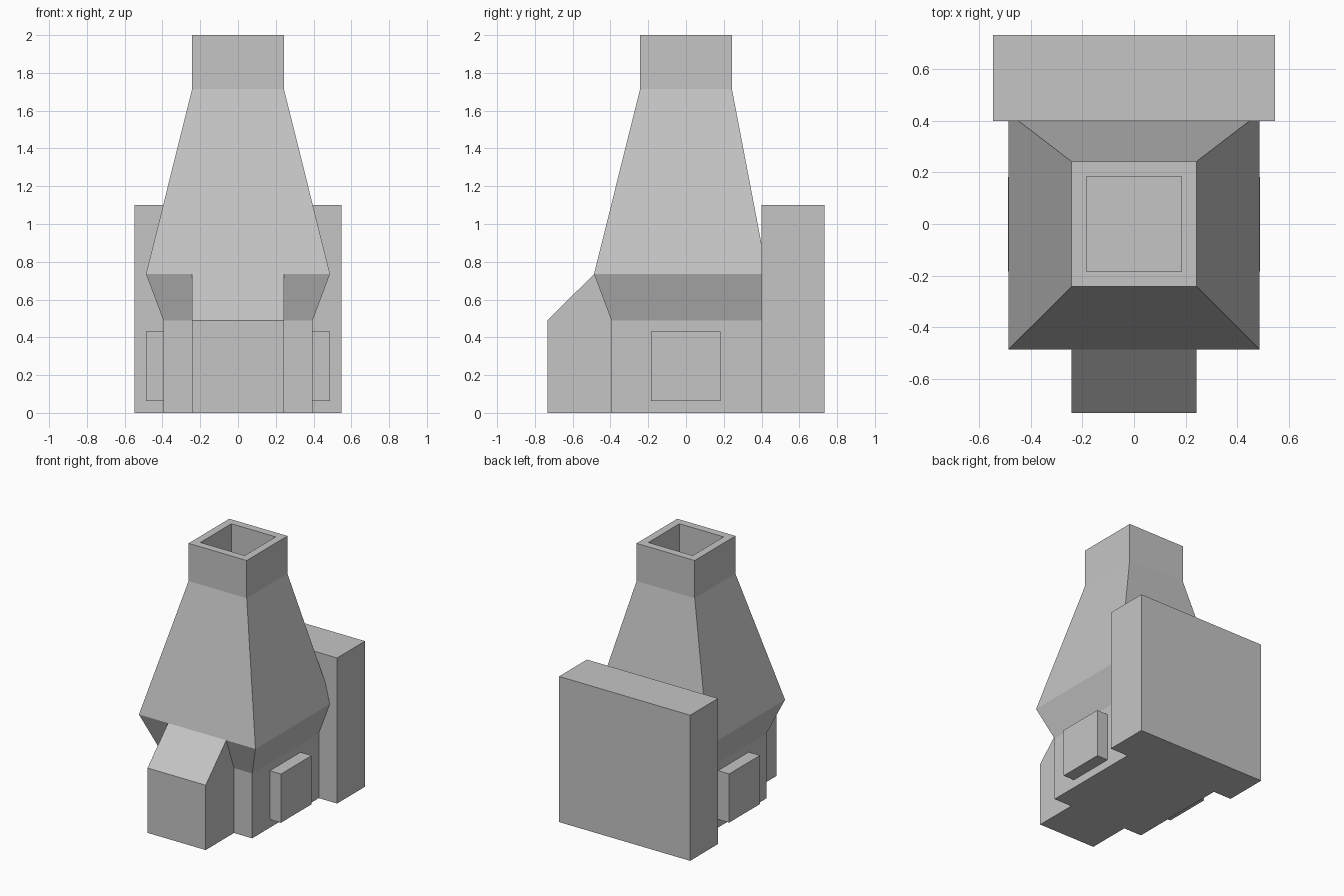
import bpy
import bmesh

cube = bpy.data.objects.get("Cube")
if cube:
    bpy.data.objects.remove(cube, do_unlink=True)

GREY = (0.56, 0.56, 0.56, 1.0)
grey = bpy.data.materials.new("plain grey")
grey.use_nodes = True
grey.diffuse_color = GREY
grey.node_tree.nodes["Principled BSDF"].inputs["Base Color"].default_value = GREY


def loft(name, rings):
    """Join equal-sized point loops with quads and cap both ends."""
    bm = bmesh.new()
    loops = [[bm.verts.new(p) for p in ring] for ring in rings]
    for a, b in zip(loops, loops[1:]):
        for i in range(len(a)):
            j = (i + 1) % len(a)
            bm.faces.new((a[i], a[j], b[j], b[i]))
    bm.faces.new(loops[0][::-1])
    bm.faces.new(loops[-1])
    bmesh.ops.recalc_face_normals(bm, faces=bm.faces)
    mesh = bpy.data.meshes.new(name)
    bm.to_mesh(mesh)
    bm.free()
    mesh.materials.append(grey)
    obj = bpy.data.objects.new(name, mesh)
    bpy.context.collection.objects.link(obj)
    return obj


def rect(x0, x1, y0, y1, z):
    return [(x0, y0, z), (x1, y0, z), (x1, y1, z), (x0, y1, z)]


def box(name, x0, x1, y0, y1, z0, z1):
    return loft(name, [rect(x0, x1, y0, y1, z) for z in (z0, z1)])


# Base, flared hood and hollow chimney: half width, front, back, height
sections = [
    (0.395, -0.395, 0.40, 0.0),
    (0.395, -0.395, 0.40, 0.49),
    (0.487, -0.487, 0.43, 0.735),
    (0.243, -0.243, 0.243, 1.715),
    (0.243, -0.243, 0.243, 2.0),
    (0.185, -0.185, 0.185, 2.0),
    (0.185, -0.185, 0.185, 1.715),
]
loft("furnace_body", [rect(-w, w, f, b, z) for w, f, b, z in sections])

# Front feed chute with a sloped roof
profile = [(-0.733, 0), (-0.733, 0.49), (-0.487, 0.735), (-0.395, 0.49), (-0.395, 0)]
loft("front_chute", [[(x, y, z) for y, z in profile] for x in (-0.243, 0.243)])

# Tall slab at the back
box("back_slab", -0.548, 0.548, 0.40, 0.733, 0, 1.1)

# Raised panel on each side
for side, sign in (("left", 1), ("right", -1)):
    x0, x1 = sorted((sign * 0.395, sign * 0.488))
    box(side + "_side_panel", x0, x1, -0.185, 0.182, 0.062, 0.43)
